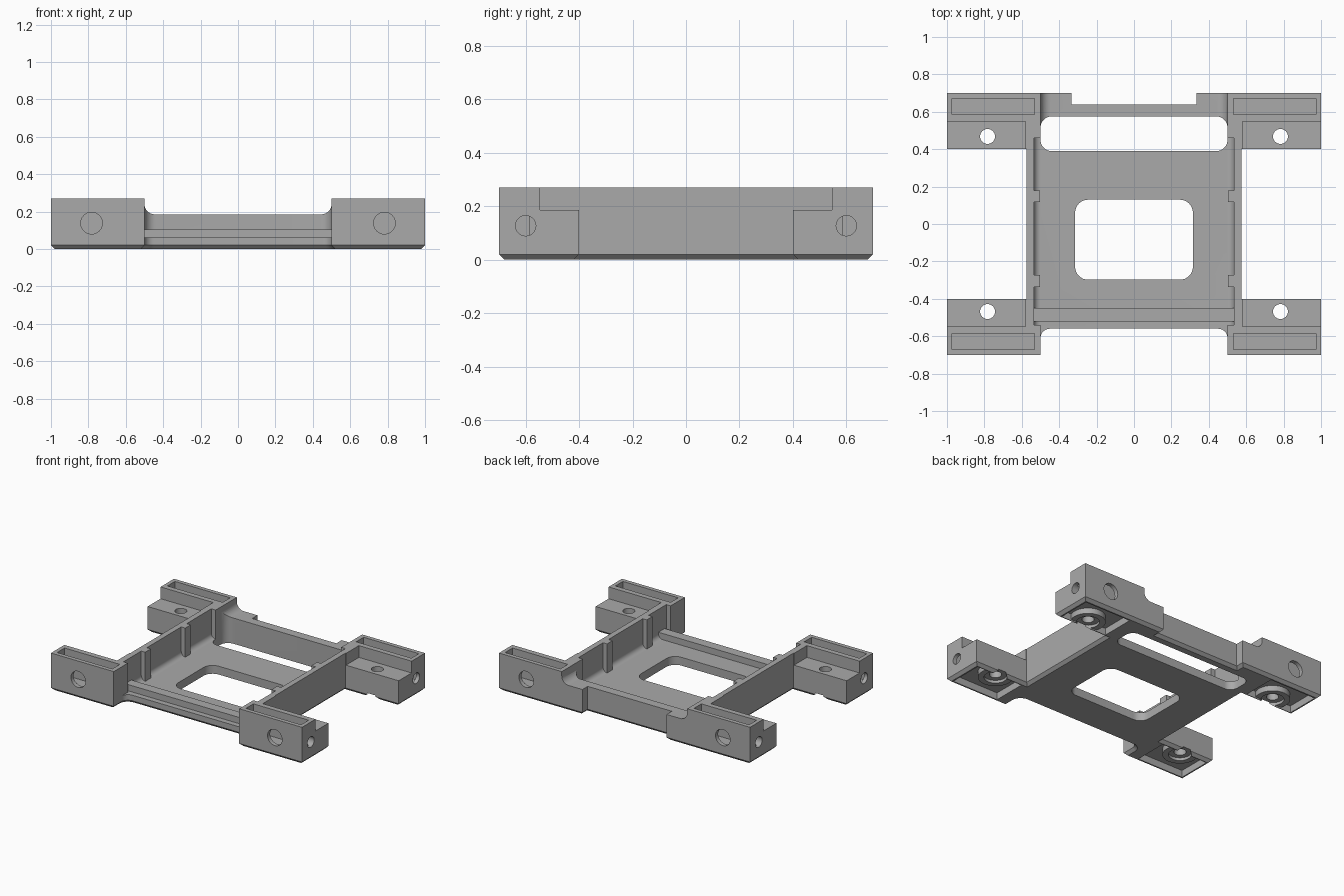
import bpy, bmesh, math
from mathutils import Matrix

if "Cube" in bpy.data.objects:
    bpy.data.objects.remove(bpy.data.objects["Cube"])

grey = bpy.data.materials.new("mid grey")
grey.use_nodes = True
grey.diffuse_color = (0.4, 0.4, 0.4, 1)
grey.node_tree.nodes["Principled BSDF"].inputs["Base Color"].default_value = (0.4, 0.4, 0.4, 1)


def finish(bm, name):
    bmesh.ops.recalc_face_normals(bm, faces=bm.faces)
    mesh = bpy.data.meshes.new(name)
    bm.to_mesh(mesh)
    bm.free()
    ob = bpy.data.objects.new(name, mesh)
    bpy.context.collection.objects.link(ob)
    return ob


def box(name, x, y, z, radius=0, rounded=None):
    """Box from ranges; 'rounded' picks which edges get a radius."""
    bm = bmesh.new()
    bmesh.ops.create_cube(bm, size=1)
    for v in bm.verts:
        v.co = [r[0] if c < 0 else r[1] for c, r in zip(v.co, (x, y, z))]
    if rounded:
        edges = [e for e in bm.edges if rounded(e.verts[0].co, e.verts[1].co)]
        bmesh.ops.bevel(bm, geom=edges, offset=radius, segments=8,
                        profile=0.5, affect='EDGES')
    return finish(bm, name)


def cylinder(name, centre, radius, length, axis='Z'):
    bm = bmesh.new()
    turn = {'X': Matrix.Rotation(math.pi / 2, 4, 'Y'),
            'Y': Matrix.Rotation(math.pi / 2, 4, 'X'), 'Z': Matrix()}[axis]
    bmesh.ops.create_cone(bm, cap_ends=True, segments=32, radius1=radius, radius2=radius,
                          depth=length, matrix=Matrix.Translation(centre) @ turn)
    return finish(bm, name)


def cut(target, tool):
    """Subtract tool from target and discard the tool."""
    mod = target.modifiers.new("cut", 'BOOLEAN')
    mod.operation = 'DIFFERENCE'
    mod.solver = 'EXACT'
    mod.object = tool
    bpy.context.view_layer.objects.active = target
    bpy.ops.object.modifier_apply(modifier=mod.name)
    bpy.data.objects.remove(tool)


def vertical(a, b):
    return abs(a.z - b.z) > 0.01


def low_along_y(a, b):
    return abs(a.y - b.y) > 0.01 and max(a.z, b.z) < 0.2


def span(sign, a, b):
    return tuple(sorted((sign * a, sign * b)))


# Frame footprint, extruded to full height with a chamfered underside
arc = [(0.45 + 0.05 * math.sin(t), -0.61 + 0.05 * math.cos(t))
       for t in [i * math.pi / 16 for i in range(9)]]
half = arc + [(0.5, -0.7), (1, -0.7), (1, -0.4), (0.575, -0.4), (0.575, 0.4),
              (1, 0.4), (1, 0.7), (0.335, 0.7), (0.335, 0.64)]
outline = half + [(-x, y) for x, y in reversed(half)]
bm = bmesh.new()
bottom = bm.faces.new([bm.verts.new((x, y, 0)) for x, y in outline])
ext = bmesh.ops.extrude_face_region(bm, geom=[bottom], use_keep_orig=True)
for v in ext["geom"]:
    if isinstance(v, bmesh.types.BMVert):
        v.co.z = 0.27
rim = [e for e in bm.edges if all(v.co.z < 0.01 for v in e.verts)]
bmesh.ops.recalc_face_normals(bm, faces=bm.faces)
bmesh.ops.bevel(bm, geom=rim, offset=0.02, segments=1, affect='EDGES')
frame = finish(bm, "mounting_frame")
frame.data.materials.append(grey)

# Tray interior, keeping the wall ribs and the front ridge
tray = box("tray_cutter", (-0.535, 0.535), (-0.54, 0.46), (0.06, 0.5), 0.035, low_along_y)
for s in (-1, 1):
    for y in ((0.118, 0.18), (-0.337, -0.273)):
        cut(tray, box("rib", span(s, 0.503, 0.6), y, (0, 0.6)))
cut(tray, box("ridge", (-0.6, 0.6), (-0.52, -0.45), (0, 0.105)))
cut(frame, tray)

# Front opening, back wall saddle, back slot and floor window
cut(frame, box("front_cutter", (-0.5, 0.5), (-0.9, -0.53), (0.06, 0.5)))
cut(frame, box("saddle_cutter", (-0.5, 0.5), (0.44, 0.9), (0.185, 0.5), 0.055, low_along_y))
cut(frame, box("slot_cutter", (-0.5, 0.5), (0.39, 0.575), (-0.2, 0.6), 0.06, vertical))
cut(frame, box("window_cutter", (-0.315, 0.315), (-0.298, 0.13), (-0.2, 0.6), 0.07, vertical))

# Four corner blocks
for sx in (-1, 1):
    for sy in (-1, 1):
        hx, hy = sx * 0.783, sy * 0.468
        # lowered ledge and top pocket
        cut(frame, box("ledge_cutter", span(sx, 0.58, 1.2), span(sy, 0.3, 0.547), (0.185, 0.5)))
        cut(frame, box("pocket_cutter", span(sx, 0.532, 0.972), span(sy, 0.585, 0.67), (0.075, 0.5)))
        # underside recess leaving a round boss
        recess = box("recess_cutter", span(sx, 0.6, 0.97), span(sy, 0.425, 0.67), (-0.1, 0.05))
        cut(recess, cylinder("boss", (hx, hy, 0.06), 0.115, 0.1))
        cut(frame, recess)
        cut(frame, cylinder("counterbore", (hx, hy, -0.03), 0.075, 0.12))
        # bolt holes
        cut(frame, cylinder("vertical_hole", (hx, hy, 0.1), 0.04, 0.6))
        cut(frame, cylinder("face_hole", (hx, sy * 0.7, 0.138), 0.058, 0.14, 'Y'))
        cut(frame, cylinder("end_hole", (sx * 1.0, sy * 0.6, 0.127), 0.038, 0.14, 'X'))

for ob in bpy.context.selected_objects:
    ob.select_set(False)
frame.select_set(True)
bpy.context.view_layer.objects.active = frame
bpy.ops.object.shade_smooth_by_angle(angle=math.radians(30))
